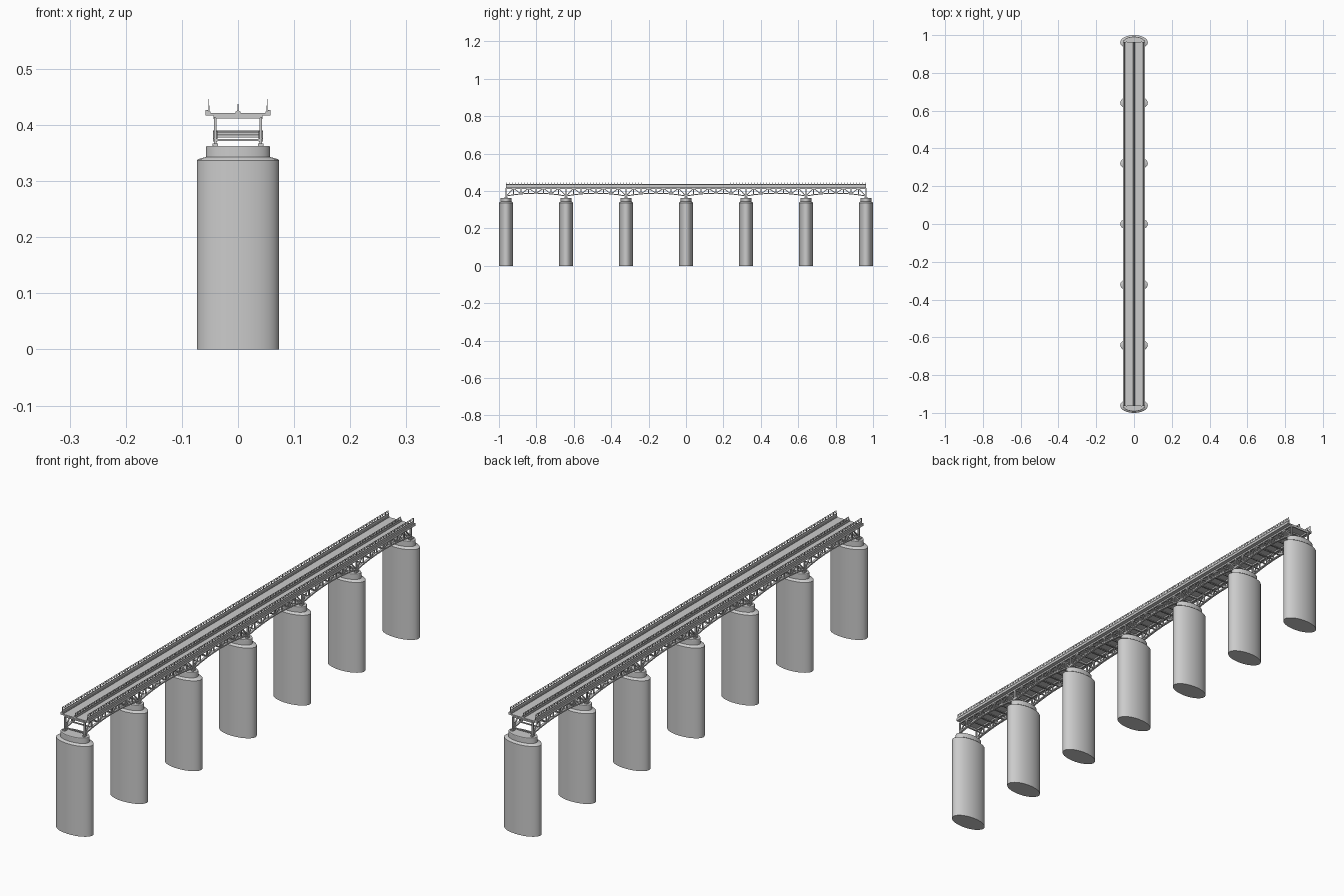
import bpy, bmesh, math
from mathutils import Vector, Matrix

if "Cube" in bpy.data.objects:
    bpy.data.objects.remove(bpy.data.objects["Cube"])

HALF = 0.962            # outer pier centres
SPANS, PANELS = 6, 8
SPAN = 2 * HALF / SPANS
TOP = 0.414             # top chord centre height


def finish(bm, name):
    me = bpy.data.meshes.new(name)
    bm.to_mesh(me)
    bm.free()
    ob = bpy.data.objects.new(name, me)
    bpy.context.collection.objects.link(ob)
    return ob


def beam(bm, a, b, w, h):
    """Box from point a to b; w is its width across x (or y for cross beams), h its depth."""
    a, b = Vector(a), Vector(b)
    d = (b - a).normalized()
    side = Vector((0, 1, 0)) if abs(d.x) > 0.9 else Vector((1, 0, 0))
    side = (side - d * side.dot(d)).normalized()
    up = d.cross(side)
    rot = Matrix((side, up, d)).transposed().to_4x4()
    m = Matrix.Translation((a + b) / 2) @ rot @ Matrix.Diagonal((w, h, (b - a).length, 1))
    bmesh.ops.create_cube(bm, size=1, matrix=m)


def extrude_profile(name, pts, half):
    """Closed x,z profile extruded along y."""
    bm = bmesh.new()
    f = bm.faces.new([bm.verts.new((x, -half, z)) for x, z in pts])
    r = bmesh.ops.extrude_face_region(bm, geom=[f])
    bmesh.ops.translate(bm, vec=(0, 2 * half, 0),
                        verts=[v for v in r['geom'] if isinstance(v, bmesh.types.BMVert)])
    bmesh.ops.recalc_face_normals(bm, faces=bm.faces)
    return finish(bm, name)


def chord_z(t):
    """Arched bottom chord height over one span, t in 0..1."""
    return 0.373 + 0.015 * (1 - (2 * t - 1) ** 2)


# Oval stone piers with a chamfered shoulder and smaller cap
N = 48
rings = [(0.073, 0.038, 0), (0.073, 0.038, 0.337), (0.071, 0.036, 0.339),
         (0.057, 0.030, 0.343), (0.057, 0.030, 0.361), (0.056, 0.029, 0.3625)]
for i in range(SPANS + 1):
    bm = bmesh.new()
    y0 = -HALF + i * SPAN
    loops = [[bm.verts.new((rx * math.cos(2 * math.pi * k / N),
                            y0 + ry * math.sin(2 * math.pi * k / N), z))
              for k in range(N)] for rx, ry, z in rings]
    for lo, hi in zip(loops, loops[1:]):
        for k in range(N):
            bm.faces.new((lo[k], lo[(k + 1) % N], hi[(k + 1) % N], hi[k]))
    bm.faces.new(loops[0][::-1])
    bm.faces.new(loops[-1])
    ob = finish(bm, f"pier_{i + 1}")
    bpy.context.view_layer.objects.active = ob
    ob.select_set(True)
    bpy.ops.object.shade_smooth_by_angle(angle=math.radians(25))
    ob.select_set(False)

# Side trusses: arched bottom chord, top chord, posts and diagonals
for name, x in (("left_truss", -0.0405), ("right_truss", 0.0405)):
    bm = bmesh.new()
    beam(bm, (x, -HALF, TOP), (x, HALF, TOP), 0.006, 0.006)
    for s in range(SPANS):
        nodes = [(-HALF + (s + p / PANELS) * SPAN, chord_z(p / PANELS))
                 for p in range(PANELS + 1)]
        for p in range(PANELS):
            (ya, za), (yb, zb) = nodes[p], nodes[p + 1]
            beam(bm, (x, ya, za), (x, yb, zb), 0.008, 0.005)
            if p % 2:
                beam(bm, (x, ya, TOP), (x, yb, zb), 0.004, 0.004)
            else:
                beam(bm, (x, ya, za), (x, yb, TOP), 0.004, 0.004)
            if p:
                beam(bm, (x, ya, za), (x, ya, TOP), 0.004, 0.004)
    # Posts and bearing feet over the piers
    for i in range(SPANS + 1):
        y = -HALF + i * SPAN
        beam(bm, (x, y, 0.362), (x, y, TOP), 0.005, 0.006)
        beam(bm, (x, y, 0.362), (x, y, 0.367), 0.009, 0.016)
    finish(bm, name)

# Cross beams between trusses, plus floor beams and bottom bracing
bm = bmesh.new()
for j in range(SPANS * PANELS + 1):
    t = (j % PANELS) / PANELS
    y, z = -HALF + j * SPAN / PANELS, chord_z(t)
    beam(bm, (-0.039, y, z), (0.039, y, z), 0.004, 0.004)
    beam(bm, (-0.039, y, TOP), (0.039, y, TOP), 0.004, 0.005)
finish(bm, "cross_beams")

# Deck slab with raised edge lips
extrude_profile("deck", [(-0.058, 0.417), (0.058, 0.417), (0.058, 0.427), (0.0535, 0.427),
                         (0.0535, 0.421), (-0.0535, 0.421), (-0.0535, 0.427),
                         (-0.058, 0.427)], 0.963)

# Edge parapets and central barrier: kerb, tapered base, thin rail line
for name, x, w, z1, z2 in (("left_parapet", -0.052, 0.002, 0.435, 0.446),
                           ("right_parapet", 0.052, 0.002, 0.435, 0.446),
                           ("median_barrier", 0, 0.003, 0.428, 0.437)):
    extrude_profile(name, [(x - w * 1.6, 0.4205), (x + w * 1.6, 0.4205), (x + w * 1.3, 0.424),
                           (x + w * 0.5, 0.425), (x + w * 0.4, z1),
                           (x - w * 0.4, z1), (x - w * 0.5, 0.425), (x - w * 1.3, 0.424)], 0.963)
    bm = bmesh.new()
    for k in range(121):
        y = -0.961 + k * 1.922 / 120
        beam(bm, (x, y, z1 - 0.001), (x, y, z2), 0.0014, 0.002)
    for z in ((z1 + z2) / 2, z2 - 0.0008):
        beam(bm, (x, -0.962, z), (x, 0.962, z), 0.0012, 0.0016)
    finish(bm, name + "_railing")
